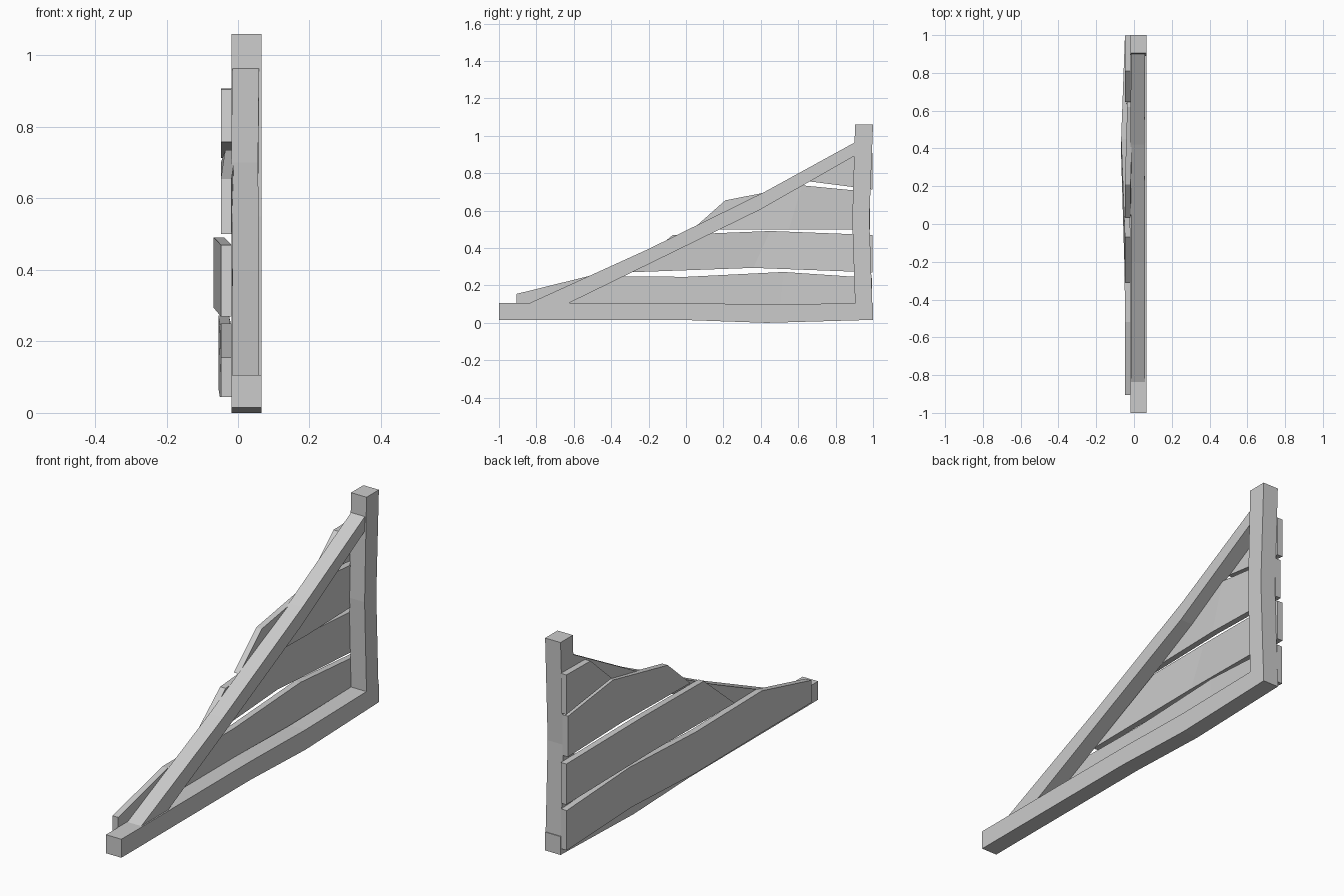
import bpy, bmesh

if "Cube" in bpy.data.objects:
    bpy.data.objects.remove(bpy.data.objects["Cube"])


def board(name, stations, x0, x1):
    """Loft a rectangular bar; station = (y, z) lower edge, (y, z) upper edge, sideways bow."""
    bm = bmesh.new()
    rings = []
    for ya, za, yb, zb, dx in stations:
        rings.append([bm.verts.new(p) for p in (
            (x0 + dx, ya, za), (x1 + dx, ya, za), (x1 + dx, yb, zb), (x0 + dx, yb, zb))])
    for a, b in zip(rings, rings[1:]):
        for i in range(4):
            j = (i + 1) % 4
            bm.faces.new((a[i], a[j], b[j], b[i]))
    bm.faces.new(rings[0])
    bm.faces.new(rings[-1][::-1])
    bmesh.ops.recalc_face_normals(bm, faces=bm.faces)
    mesh = bpy.data.meshes.new(name)
    bm.to_mesh(mesh)
    bm.free()
    obj = bpy.data.objects.new(name, mesh)
    bpy.context.collection.objects.link(obj)
    return obj


# Triangular frame of thick, slightly warped timbers
FRAME = (-0.018, 0.066)
board("bottom_beam", [(-1, .015, -1, .106, 0), (0, .015, 0, .106, 0),
                      (.43, 0, .43, .098, 0), (1, .016, 1, .106, 0)], *FRAME)
board("upright_post", [(.904, .104, .996, .104, 0), (.889, .55, .98, .55, 0),
                       (.904, 1.06, 1, 1.06, 0)], *FRAME)
board("diagonal_brace", [(-.63, .104, -.84, .104, 0), (-.13, .348, -.2, .395, 0),
                         (.4, .607, .42, .70, -.003), (.905, .895, .905, .966, 0)],
      -0.016, 0.059)

# Planks nailed to the left side, ends cut at a slant and middles bowed
PLANK = (-0.048, -0.018)
board("plank_1", [(-.905, .045, -.905, .155, 0), (-.5, .045, -.52, .25, 0),
                  (0, .045, 0, .246, -.003), (.5, .07, .52, .272, -.007),
                  (.995, .045, .995, .24, 0)], *PLANK)
board("plank_2", [(-.31, .27, -.07, .47, 0), (.36, .294, .45, .491, -.02),
                  (.998, .27, .998, .47, 0)], *PLANK)
board("plank_3", [(.035, .50, .21, .655, 0), (.55, .50, .62, .735, .012),
                  (.985, .50, .985, .70, 0)], *PLANK)
board("plank_4", [(.645, .758, .81, .905, 0), (.998, .713, .998, .908, 0)], *PLANK)
